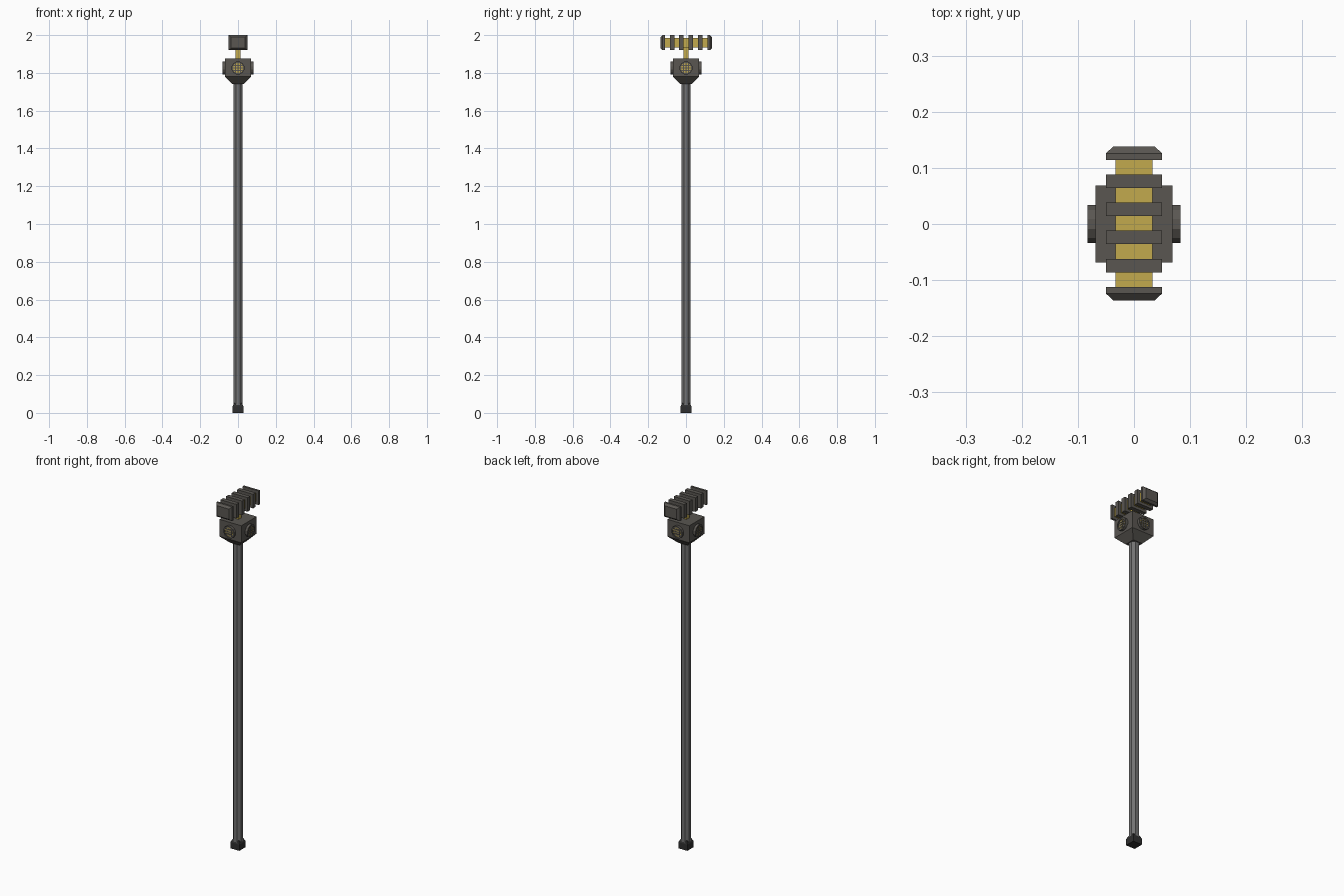
import bpy, bmesh, math
from mathutils import Matrix, Vector

if "Cube" in bpy.data.objects:
    bpy.data.objects.remove(bpy.data.objects["Cube"])


def material(name, rgb):
    m = bpy.data.materials.new(name)
    m.diffuse_color = (*rgb, 1)
    m.use_nodes = True
    m.node_tree.nodes["Principled BSDF"].inputs["Base Color"].default_value = m.diffuse_color
    return m


STEEL = material("pole grey", (0.17, 0.17, 0.17))
DARK = material("dark metal", (0.10, 0.093, 0.083))
BLACK = material("black foot", (0.028, 0.028, 0.028))
GOLD = material("gold", (0.54, 0.40, 0.075))


def finish(name, bm, mat):
    bmesh.ops.recalc_face_normals(bm, faces=bm.faces)
    me = bpy.data.meshes.new(name)
    bm.to_mesh(me)
    bm.free()
    me.materials.append(mat)
    ob = bpy.data.objects.new(name, me)
    bpy.context.collection.objects.link(ob)
    return ob


def loft(name, rings, mat, mtx=Matrix()):
    """Capped rectangular sections: (half width, half depth, height)."""
    bm = bmesh.new()
    loops = [[bm.verts.new(mtx @ Vector((sx * a, sy * b, h)))
              for sx, sy in ((-1, -1), (1, -1), (1, 1), (-1, 1))] for a, b, h in rings]
    for lo, hi in zip(loops, loops[1:]):
        for i in range(4):
            j = (i + 1) % 4
            bm.faces.new((lo[i], lo[j], hi[j], hi[i]))
    bm.faces.new(loops[0])
    bm.faces.new(loops[-1])
    return finish(name, bm, mat)


def lathe(name, profile, n, mat, mtx=Matrix()):
    """Revolve (radius, height) points, starting and ending with a flat cap."""
    bm = bmesh.new()
    loops = [[bm.verts.new(mtx @ Vector((r * math.cos(t), r * math.sin(t), h)))
              for t in (2 * math.pi * (i + 0.5) / n for i in range(n))] for r, h in profile]
    for lo, hi in zip(loops, loops[1:]):
        for i in range(n):
            j = (i + 1) % n
            bm.faces.new((lo[i], lo[j], hi[j], hi[i]))
    bm.faces.new(loops[0])
    bm.faces.new(loops[-1])
    return finish(name, bm, mat)


# Pole and foot
lathe("pole", [(0.027, 0.03), (0.027, 1.76)], 8, STEEL)
loft("foot", [(0.028, 0.028, 0), (0.028, 0.028, 0.035), (0.02, 0.02, 0.052)], BLACK)

# Square head with tapered underside
loft("head_block", [(0.03, 0.03, 1.74), (0.069, 0.069, 1.78), (0.069, 0.069, 1.877)], DARK)

# Round grilles on the four sides of the head
for k in range(4):
    m = (Matrix.Translation((0, 0, 1.826)) @ Matrix.Rotation(k * math.pi / 2, 4, 'Z')
         @ Matrix.Rotation(math.pi / 2, 4, 'X'))
    lathe(f"grille_rim_{k}", [(0.035, 0.066), (0.035, 0.083), (0.027, 0.083), (0.027, 0.076)],
          12, DARK, m)
    lathe(f"grille_plate_{k}", [(0.027, 0.074), (0.027, 0.078)], 12, GOLD, m)
    for i in (-1, 0, 1):
        c = i * 0.013
        half = math.sqrt(0.027 ** 2 - c ** 2)
        loft(f"grille_bar_v_{k}_{i}", [(0.0025, half, 0.077), (0.0025, half, 0.081)], DARK,
             m @ Matrix.Translation((c, 0, 0)))
        loft(f"grille_bar_h_{k}_{i}", [(half, 0.0025, 0.077), (half, 0.0025, 0.081)], DARK,
             m @ Matrix.Translation((0, c, 0)))

# Gold neck and crossbar core
loft("neck", [(0.013, 0.013, 1.87), (0.013, 0.013, 1.945)], GOLD)
bar = Matrix.Translation((0, 0.001, 1.96)) @ Matrix.Rotation(-math.pi / 2, 4, 'X')
loft("crossbar_core", [(0.033, 0.025, -0.12), (0.033, 0.025, 0.12)], GOLD, bar)

# Plates along the crossbar
for y in (-0.075, -0.025, 0.025, 0.075):
    loft("crossbar_plate", [(0.05, 0.04, y - 0.012), (0.05, 0.04, y + 0.012)], DARK, bar)

# Bevelled end caps
for s in (-1, 1):
    loft("crossbar_end_cap", [(0.05, 0.04, s * 0.113), (0.05, 0.04, s * 0.125),
                              (0.037, 0.029, s * 0.137)], DARK, bar)
